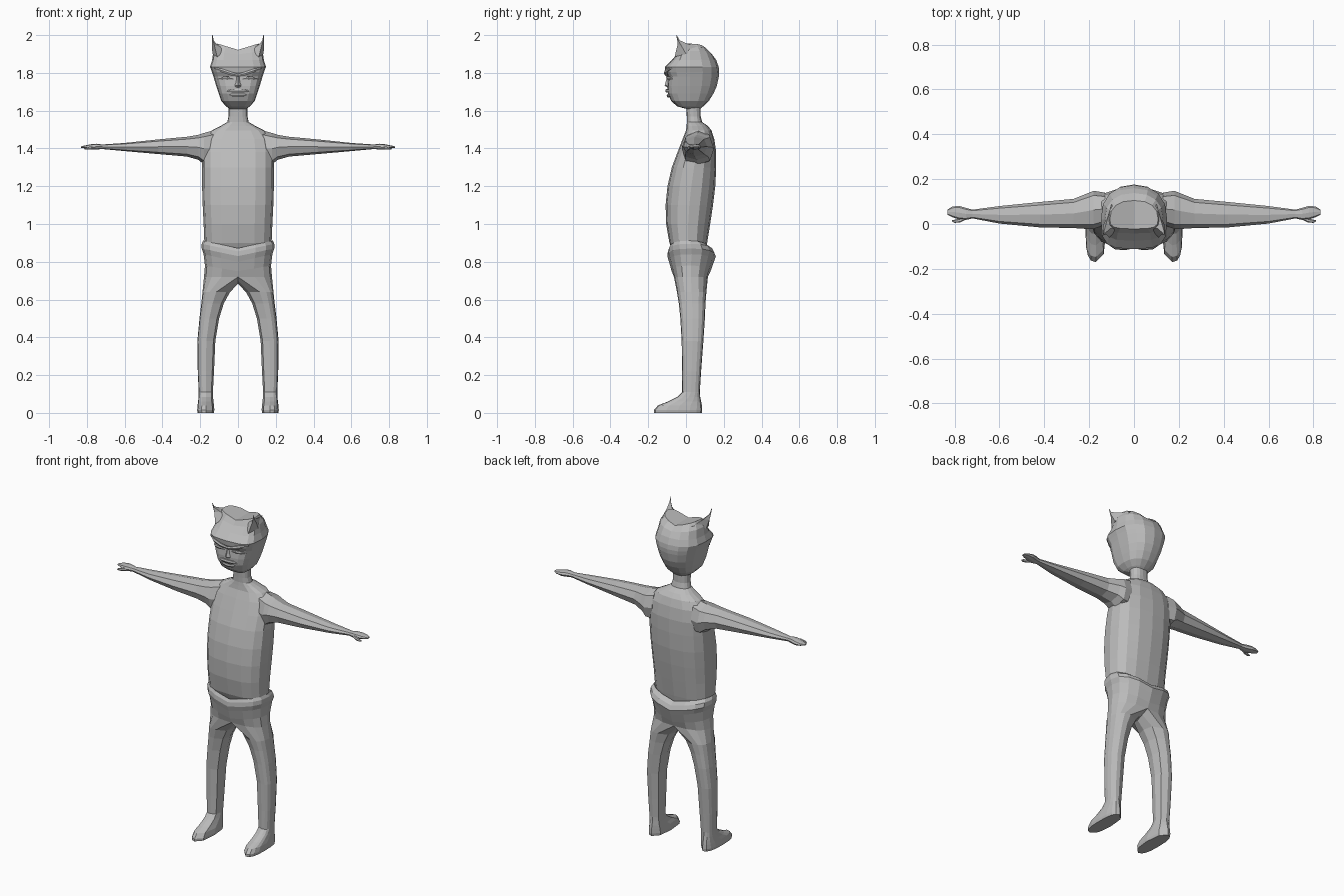
import bpy, bmesh, math
from mathutils import Vector

skin = bpy.data.materials.new("plain_grey")
skin.diffuse_color = (0.5, 0.5, 0.5, 1)
N = 9  # points in a half ring, front centre to back centre


def finish(name, bm, merge=True):
    """Turn one half into a mirrored, flat shaded object."""
    bmesh.ops.recalc_face_normals(bm, faces=bm.faces)
    me = bpy.data.meshes.new(name)
    bm.to_mesh(me)
    bm.free()
    me.materials.append(skin)
    ob = bpy.data.objects.new(name, me)
    bpy.context.collection.objects.link(ob)
    mod = ob.modifiers.new("mirror", 'MIRROR')
    mod.use_mirror_merge = merge
    mod.use_clip = merge
    return ob


def half_ring(z, w, yf, yb, lift=0.0, pf=0.75, pb=0.85, ym=None):
    """Half of a rounded cross-section; lift raises the outer side."""
    ym = (yf + yb) / 2 if ym is None else ym
    pts = []
    for i in range(N):
        t = -math.pi / 2 + math.pi * i / (N - 1)
        p = pf if t < 0 else pb
        c = 0.0 if i in (0, N - 1) else math.cos(t) ** p
        s = abs(math.sin(t)) ** p
        y = ym - (ym - yf) * s if t < 0 else ym + (yb - ym) * s
        pts.append(Vector((w * c, y, z + lift * c)))
    return pts


def oval(center, u, v, n=8, start=0.0, p=0.8):
    """Closed ring spanned by half axes u and v."""
    def pw(a):
        return math.copysign(abs(a) ** p, a) if abs(a) > 1e-6 else 0.0
    return [Vector(center) + Vector(u) * pw(math.cos(start + math.tau * i / n))
            + Vector(v) * pw(math.sin(start + math.tau * i / n)) for i in range(n)]


def skin_rings(bm, rings, closed):
    out = [[bm.verts.new(p) for p in r] for r in rings]
    for a, b in zip(out, out[1:]):
        n = len(a)
        for i in range(n if closed else n - 1):
            j = (i + 1) % n
            bm.faces.new((a[i], a[j], b[j], b[i]))
    return out


def strip_cap(bm, ring):
    """Close a half ring with strips running front to back."""
    n = len(ring)
    for i in range(n // 2):
        q = [ring[i], ring[i + 1], ring[n - 2 - i], ring[n - 1 - i]]
        bm.faces.new(list(dict.fromkeys(q)))


def closed_loft(name, rings):
    bm = bmesh.new()
    vs = skin_rings(bm, rings, True)
    bm.faces.new(vs[0])
    bm.faces.new(vs[-1])
    return finish(name, bm, False)


# Torso and neck
bm = bmesh.new()
skin_rings(bm, [half_ring(*r) for r in (
    (0.84, 0.165, -0.06, 0.10), (0.90, 0.178, -0.088, 0.112),
    (1.00, 0.182, -0.105, 0.128), (1.10, 0.187, -0.108, 0.143),
    (1.20, 0.190, -0.098, 0.155), (1.30, 0.190, -0.075, 0.160),
    (1.38, 0.190, -0.045, 0.160), (1.45, 0.178, -0.018, 0.150),
    (1.495, 0.14, 0.0, 0.135), (1.52, 0.09, 0.003, 0.115),
    (1.54, 0.057, 0.005, 0.085), (1.57, 0.05, 0.004, 0.078),
    (1.64, 0.05, 0.0, 0.078))], False)
finish("torso", bm)

# Trousers: waistband, hips, legs and feet
bm = bmesh.new()
hips = skin_rings(bm, [half_ring(z - d, w, yf, yb, d) for z, w, yf, yb, d in (
    (0.895, 0.172, -0.068, 0.10, 0.04), (0.912, 0.184, -0.086, 0.118, 0.04),
    (0.895, 0.192, -0.096, 0.145, 0.04), (0.87, 0.192, -0.099, 0.158, 0.04),
    (0.84, 0.182, -0.090, 0.148, 0.04), (0.78, 0.175, -0.076, 0.130, 0.03),
    (0.72, 0.180, -0.064, 0.116, 0.0))], False)
top = hips[-1] + [bm.verts.new(p) for p in ((0, 0.07, 0.70), (0, 0.03, 0.683), (0, -0.01, 0.70))]


def leg_ring(z, xi, xo, yf, yb):
    xc, yc, rx, ry = (xi + xo) / 2, (yf + yb) / 2, (xo - xi) / 2, (yb - yf) / 2
    pts = half_ring(z, rx, yf, yb, 0, 0.75, 0.75)
    pts += [Vector((-rx * a, yc + ry * b, z)) for a, b in ((0.78, 0.72), (1, 0), (0.78, -0.72))]
    return [p + Vector((xc, 0, 0)) for p in pts]


legs = skin_rings(bm, [leg_ring(*r) for r in (
    (0.64, 0.042, 0.188, -0.048, 0.108), (0.58, 0.075, 0.194, -0.038, 0.103),
    (0.50, 0.100, 0.204, -0.030, 0.100), (0.38, 0.120, 0.215, -0.023, 0.092),
    (0.22, 0.127, 0.213, -0.020, 0.080), (0.11, 0.133, 0.208, -0.020, 0.073),
    (0.085, 0.132, 0.209, -0.045, 0.075), (0.06, 0.130, 0.211, -0.095, 0.080),
    (0.04, 0.127, 0.214, -0.148, 0.084), (0.015, 0.125, 0.216, -0.170, 0.086),
    (0.0, 0.128, 0.213, -0.170, 0.084))], True)
for i in range(len(top)):
    j = (i + 1) % len(top)
    bm.faces.new((top[i], top[j], legs[0][j], legs[0][i]))
bm.faces.new(legs[-1])
finish("trousers_and_feet", bm)

# Head with flared brow and saddle shaped crown
bm = bmesh.new()
head = skin_rings(bm, [half_ring(*r, pf=0.6, pb=0.85, ym=0.02) for r in (
    (1.61, 0.045, 0.0, 0.075), (1.622, 0.062, -0.045, 0.09),
    (1.65, 0.088, -0.078, 0.12), (1.69, 0.102, -0.096, 0.145),
    (1.73, 0.115, -0.098, 0.163), (1.78, 0.130, -0.094, 0.174),
    (1.805, 0.138, -0.108, 0.176), (1.832, 0.148, -0.112, 0.173),
    (1.868, 0.137, -0.075, 0.160), (1.898, 0.130, -0.042, 0.138, 0.018),
    (1.922, 0.108, -0.022, 0.105, 0.033))], False)
strip_cap(bm, head[0])
strip_cap(bm, head[-1])
finish("head", bm)

# Curved spikes on the crown
closed_loft("crown_spike", [
    [Vector(p) for p in r] for r in (
        ((0.11, -0.06, 1.885), (0.135, 0.0, 1.90), (0.10, 0.09, 1.935), (0.06, -0.01, 1.92)),
        ((0.125, -0.046, 1.945), (0.139, -0.025, 1.945), (0.122, 0.01, 1.953), (0.105, -0.02, 1.945)),
        ((0.132, -0.046, 1.97), (0.138, -0.04, 1.97), (0.134, -0.032, 1.972), (0.128, -0.04, 1.97)),
        ((0.135, -0.052, 2.0), (0.137, -0.051, 2.0), (0.136, -0.05, 2.0), (0.134, -0.051, 2.0)))])

# Arms and hands
closed_loft("arm", [
    oval((x, (yf + yb) / 2, (zb + zt) / 2), (0, (yb - yf) / 2, 0), (0, 0, (zt - zb) / 2))
    for x, zb, zt, yf, yb in (
        (0.13, 1.31, 1.495, -0.005, 0.14), (0.18, 1.315, 1.482, -0.022, 0.148),
        (0.21, 1.34, 1.472, -0.022, 0.136), (0.27, 1.357, 1.462, -0.018, 0.112),
        (0.42, 1.370, 1.448, -0.015, 0.098), (0.60, 1.386, 1.429, 0.002, 0.080),
        (0.72, 1.397, 1.421, 0.025, 0.064), (0.75, 1.394, 1.425, 0.018, 0.072),
        (0.78, 1.395, 1.422, 0.020, 0.081), (0.81, 1.400, 1.416, 0.030, 0.078),
        (0.832, 1.404, 1.411, 0.042, 0.064))])
closed_loft("thumb", [
    oval((x, y, z), (0, r, 0), (0, 0, r), 6) for x, y, z, r in (
        (0.745, 0.032, 1.408, 0.009), (0.775, 0.016, 1.404, 0.009),
        (0.80, 0.012, 1.40, 0.007), (0.812, 0.014, 1.398, 0.003))])

# Face: brows, eyelids, nose and lips, each tapering outward
for name, path in (
    ("brow", ((0.0, -0.100, 1.787, 0.008), (0.04, -0.106, 1.797, 0.011),
              (0.085, -0.102, 1.812, 0.011), (0.125, -0.08, 1.825, 0.005))),
    ("eyelid", ((0.025, -0.092, 1.768, 0.004), (0.055, -0.096, 1.774, 0.009),
                (0.085, -0.088, 1.772, 0.008), (0.108, -0.07, 1.768, 0.003))),
    ("upper_lip", ((0.0, -0.100, 1.705, 0.010), (0.035, -0.097, 1.705, 0.009),
                   (0.07, -0.082, 1.70, 0.003))),
    ("lower_lip", ((0.0, -0.094, 1.679, 0.009), (0.03, -0.090, 1.680, 0.008),
                   (0.06, -0.078, 1.688, 0.003)))):
    closed_loft(name, [oval((x, y, z), (0, r, 0), (0, 0, r), 6) for x, y, z, r in path])
bm = bmesh.new()
skin_rings(bm, [[Vector((0, y, z)), Vector((w, -0.088, z - 0.002)), Vector((0, -0.08, z))]
                for z, w, y in ((1.79, 0.010, -0.098), (1.75, 0.018, -0.108),
                                (1.733, 0.026, -0.113), (1.722, 0.016, -0.098))], False)
finish("nose", bm)
